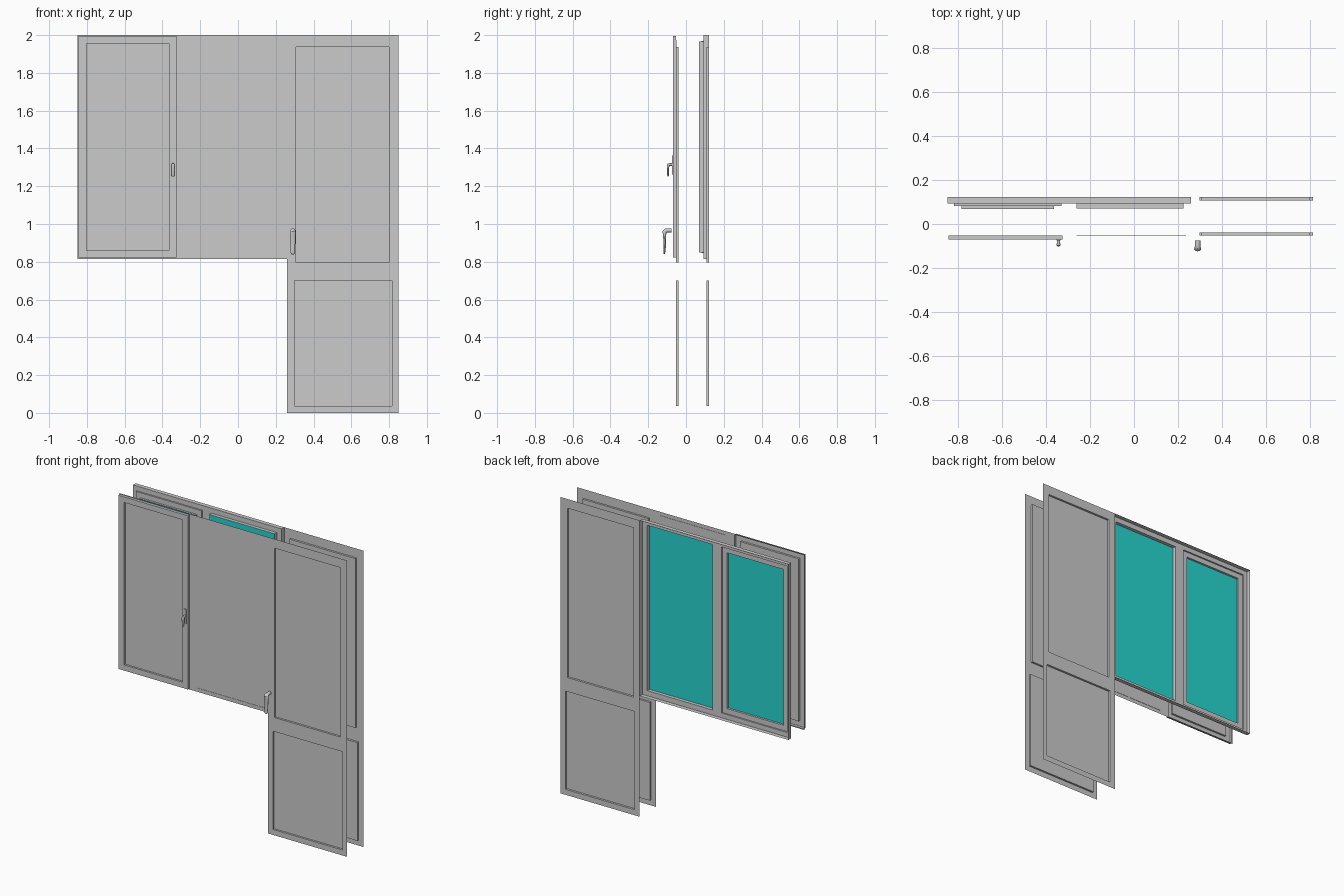
import bpy, bmesh, math
from mathutils import Vector

if "Cube" in bpy.data.objects:
    bpy.data.objects.remove(bpy.data.objects["Cube"])


def finish(name, bm, mat=None, smooth=False):
    bmesh.ops.remove_doubles(bm, verts=bm.verts, dist=1e-5)
    me = bpy.data.meshes.new(name)
    bm.to_mesh(me)
    bm.free()
    ob = bpy.data.objects.new(name, me)
    bpy.context.collection.objects.link(ob)
    if mat:
        me.materials.append(mat)
    if smooth:
        bpy.context.view_layer.objects.active = ob
        ob.select_set(True)
        bpy.ops.object.shade_smooth_by_angle(angle=math.radians(40))
        ob.select_set(False)
    return ob


def nest(bm, steps, back=False, fill=True):
    """Join successive rectangles (x0, x1, z0, z1, y) into stepped faces."""
    prev = None
    for x0, x1, z0, z1, y in steps:
        loop = [bm.verts.new(p) for p in
                ((x0, y, z0), (x1, y, z0), (x1, y, z1), (x0, y, z1))]
        if back:
            loop.reverse()
        if prev:
            for k in range(4):
                n = (k + 1) % 4
                bm.faces.new((prev[k], prev[n], loop[n], loop[k]))
        prev = loop
    if fill:
        bm.faces.new(prev)


def recess(outer, inner, y, floor):
    return [(*outer, y), (*inner, y), (*inner, floor)]


def box(name, x0, x1, y0, y1, z0, z1):
    bm = bmesh.new()
    nest(bm, [(x0, x1, z0, z1, y1), (x0, x1, z0, z1, y0)])
    nest(bm, [(x0, x1, z0, z1, y1)], back=True)
    return finish(name, bm)


def handle(name, cx, path, sides=16):
    """Loft elliptical rings along (y, z, half width, half thickness)."""
    bm = bmesh.new()
    rings = []
    for i, (y, z, w, t) in enumerate(path):
        a, b = path[max(i - 1, 0)], path[min(i + 1, len(path) - 1)]
        d = Vector((0, b[0] - a[0], b[1] - a[1])).normalized()
        n = d.cross(Vector((1, 0, 0)))
        c = Vector((cx, y, z))
        rings.append([bm.verts.new(c + Vector((1, 0, 0)) * w * math.cos(q) + n * t * math.sin(q))
                      for q in (2 * math.pi * k / sides for k in range(sides))])
    for r, s in zip(rings, rings[1:]):
        for k in range(sides):
            n = (k + 1) % sides
            bm.faces.new((r[k], r[n], s[n], s[k]))
    bm.faces.new(rings[0])
    bm.faces.new(rings[-1])
    bmesh.ops.recalc_face_normals(bm, faces=bm.faces)
    return finish(name, bm, smooth=True)


glass = bpy.data.materials.new("teal_glass")
glass.diffuse_color = (0.02, 0.68, 0.64, 1)
glass.use_nodes = True
glass.node_tree.nodes["Principled BSDF"].inputs["Base Color"].default_value = glass.diffuse_color

FRONT, BACK, SASH, FRAME = -0.052, 0.122, -0.070, 0.093
upper = ((0.26, 0.85, 0.75, 2.0), (0.308, 0.80, 0.795, 1.938))
lower = ((0.26, 0.85, 0.0, 0.75), (0.298, 0.815, 0.037, 0.70))

# door skins, inside and outside, each with two sunken panels
for name, y, floor, back in (("door_front", FRONT, -0.039, False),
                             ("door_back", BACK, 0.108, True)):
    bm = bmesh.new()
    for outer, inner in (upper, lower):
        nest(bm, recess(outer, inner, y, floor), back)
    finish(name, bm)

# window front: raised opening sash on the left, shallow fixed light on the right
bm = bmesh.new()
sash = (-0.845, -0.325, 0.822, 1.994)
pane = (-0.802, -0.365, 0.860, 1.956)
nest(bm, [(-0.85, -0.31, 0.815, 2.0, FRONT), (*sash, FRONT), (*sash, SASH),
          (*pane, SASH), (*pane, -0.057)])
nest(bm, recess((-0.31, 0.26, 0.815, 2.0), (-0.262, 0.236, 0.84, 1.975), FRONT, -0.050))
finish("window_front", bm)

# window back: surrounding rim, then stepped openings for both lights
bm = bmesh.new()
rim = (-0.85, 0.26, 0.815, 2.0)
nest(bm, [(*rim, BACK), (*rim, FRAME)], True, fill=False)
opening = (-0.82, -0.33, 0.847, 1.968)
left_glass = (-0.785, -0.365, 0.882, 1.934)
right_glass = (-0.263, 0.225, 0.85, 1.966)
nest(bm, [(-0.85, -0.297, 0.815, 2.0, FRAME), (*opening, FRAME), (*opening, 0.083),
          (*left_glass, 0.083), (*left_glass, 0.069)], True, fill=False)
nest(bm, recess((-0.297, 0.26, 0.815, 2.0), right_glass, FRAME, 0.070), True, fill=False)
finish("window_back_frame", bm)

# teal panes
for name, rect, y in (("sash_glass", left_glass, 0.069), ("fixed_glass", right_glass, 0.070)):
    bm = bmesh.new()
    nest(bm, [(*rect, y)], True)
    finish(name, bm, glass)

# door handle: stem, bend and tapered lever
handle("door_handle", 0.29, [
    (-0.076, 0.966, 0.012, 0.011), (-0.095, 0.966, 0.012, 0.011),
    (-0.106, 0.965, 0.014, 0.012), (-0.113, 0.957, 0.016, 0.012),
    (-0.114, 0.940, 0.016, 0.008), (-0.112, 0.910, 0.014, 0.007),
    (-0.113, 0.875, 0.012, 0.006), (-0.115, 0.848, 0.011, 0.005),
    (-0.116, 0.840, 0.007, 0.003)])

# window handle: wall plate and small lever
box("window_handle_plate", -0.354, -0.334, -0.075, SASH, 1.262, 1.362)
handle("window_handle", -0.344, [
    (-0.072, 1.315, 0.007, 0.007), (-0.086, 1.315, 0.007, 0.007),
    (-0.092, 1.314, 0.009, 0.008), (-0.095, 1.307, 0.009, 0.007),
    (-0.095, 1.290, 0.009, 0.005), (-0.095, 1.258, 0.008, 0.005),
    (-0.095, 1.252, 0.006, 0.003)])
